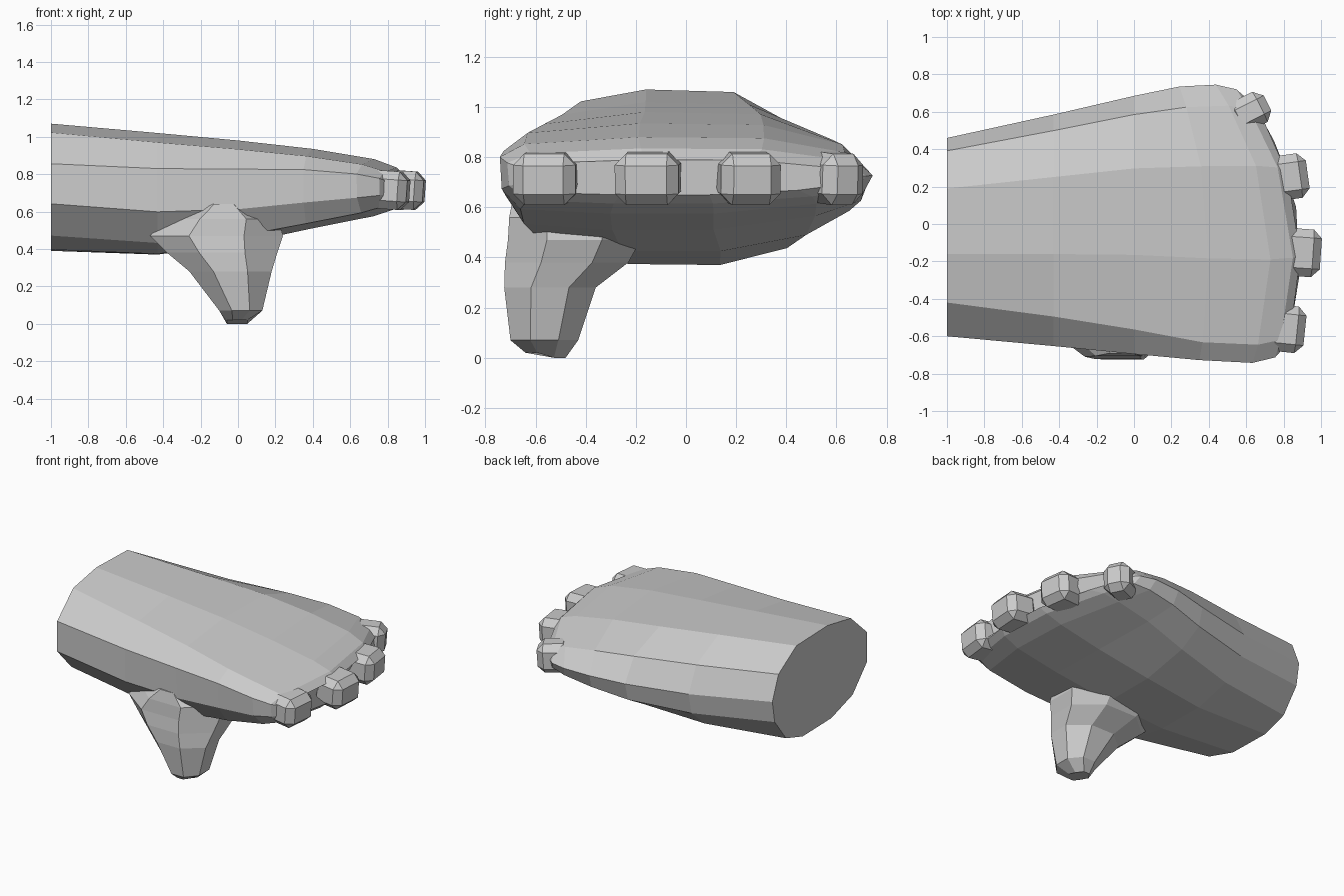
import bpy, bmesh
from mathutils import Matrix, Vector
from math import radians, cos, sin, pi

if "Cube" in bpy.data.objects:
    bpy.data.objects.remove(bpy.data.objects["Cube"])


def finish(bm, name):
    bmesh.ops.recalc_face_normals(bm, faces=bm.faces[:])
    mesh = bpy.data.meshes.new(name)
    bm.to_mesh(mesh)
    bm.free()
    obj = bpy.data.objects.new(name, mesh)
    bpy.context.collection.objects.link(obj)
    return obj


def loft(name, rings):
    bm = bmesh.new()
    loops = [[bm.verts.new(p) for p in ring] for ring in rings]
    n = len(loops[0])
    for a, b in zip(loops, loops[1:]):
        for i in range(n):
            j = (i + 1) % n
            bm.faces.new((a[i], a[j], b[j], b[i]))
    bm.faces.new(loops[0])
    bm.faces.new(loops[-1])
    return finish(bm, name)


# Palm and wrist: the wrist outline blends into a boxier front outline along x
wrist = [(-0.17, 1), (0.49, 0.97), (0.87, 0.6), (1, 0.1), (0.95, -0.35),
         (0.71, -0.83), (0.36, -1), (-0.25, -0.98), (-0.70, -0.76),
         (-1, -0.26), (-1, 0.37), (-0.66, 0.86)]
front = [(-0.25, 1), (0.42, 0.97), (0.85, 0.6), (1, 0.0), (0.95, -0.45),
         (0.70, -0.74), (0.15, -1), (-0.4, -1), (-0.88, -0.88),
         (-0.98, -0.35), (-0.99, 0.48), (-0.86, 0.82)]
# x, y min, y max, z min, z max
sections = [(-1, -0.60, 0.46, 0.39, 1.07),
            (-0.43, -0.655, 0.585, 0.37, 1.02),
            (0.0, -0.70, 0.685, 0.425, 0.98),
            (0.4, -0.735, 0.735, 0.51, 0.935),
            (0.73, -0.75, 0.745, 0.575, 0.88),
            (0.85, -0.72, 0.72, 0.615, 0.835),
            (0.89, -0.65, 0.64, 0.65, 0.79)]
rings = []
for x, y0, y1, z0, z1 in sections:
    k = min(max(x / 0.8, 0), 1)
    w = min((x + 1) / 1.4, 1)
    ring = []
    for p, q in zip(wrist, front):
        u, v = Vector(p).lerp(Vector(q), w)
        y = (y0 + y1) / 2 + u * (y1 - y0) / 2
        z = (z0 + z1) / 2 + v * (z1 - z0) / 2
        bend = 0.40 if y > -0.15 else 0.30
        ring.append((x - k * bend * (y + 0.15) ** 2, y, z))
    rings.append(ring)
loft("palm", rings)

# Thumb: tapered eight-sided stub pointing down
# z, x min, x max, y min, y max
thumb = [(0.01, -0.06, 0.05, -0.64, -0.48),
         (0.07, -0.10, 0.13, -0.70, -0.43),
         (0.28, -0.26, 0.18, -0.725, -0.36),
         (0.38, -0.38, 0.21, -0.722, -0.23),
         (0.47, -0.47, 0.24, -0.71, -0.18),
         (0.56, -0.38, 0.22, -0.705, -0.18),
         (0.64, -0.20, 0.05, -0.69, -0.25)]
rings = []
for z, x0, x1, y0, y1 in thumb:
    ring = []
    for k in range(8):
        a = pi / 8 + k * pi / 4
        s = 1 / cos(pi / 8)
        ring.append(((x0 + x1) / 2 + cos(a) * s * (x1 - x0) / 2,
                     (y0 + y1) / 2 + sin(a) * s * (y1 - y0) / 2, z))
    rings.append(ring)
rings[0] = [(x, y, 0.0 if y > -0.56 else 0.02) for x, y, z in rings[0]]
loft("thumb", rings)

# Finger stubs: chamfered blocks fanned along the front edge
# tip x, tip y, width, yaw in degrees
fingers = [(0.91, -0.57, 0.25, -6), (0.995, -0.16, 0.255, -4),
           (0.925, 0.265, 0.24, 8), (0.71, 0.645, 0.18, 27)]
length = 0.22
for i, (x, y, width, yaw) in enumerate(fingers):
    bm = bmesh.new()
    bmesh.ops.create_cube(bm, size=1, matrix=Matrix.Diagonal((length, width, 0.205, 1)))
    bmesh.ops.bevel(bm, geom=bm.edges[:], offset=0.045, segments=1,
                    profile=0.5, affect='EDGES')
    obj = finish(bm, f"finger_{i + 1}")
    turn = Matrix.Rotation(radians(yaw), 4, 'Z') @ Matrix.Rotation(radians(4), 4, 'Y')
    centre = Vector((x, y, 0.708)) - turn @ Vector((length / 2, 0, 0))
    obj.data.transform(Matrix.Translation(centre) @ turn)
